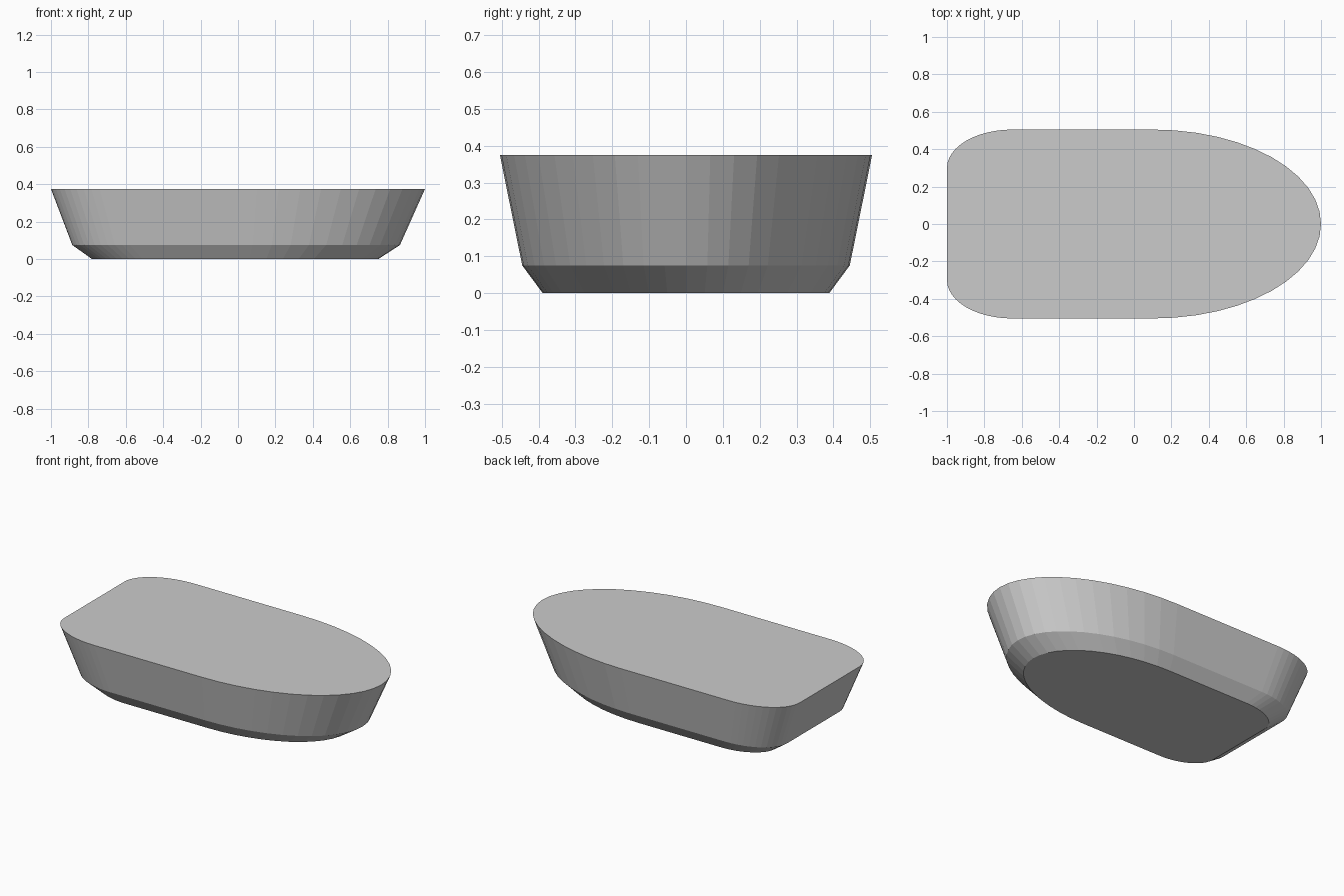
import bpy, bmesh
from math import sin, cos, pi

if "Cube" in bpy.data.objects:
    bpy.data.objects.remove(bpy.data.objects["Cube"])

STEPS = 12


def quarter(cx, cy, a, b, start, end):
    """Points along a quarter ellipse."""
    return [(cx + a * cos(start + (end - start) * i / STEPS),
             cy + b * sin(start + (end - start) * i / STEPS)) for i in range(STEPS + 1)]


# Half outline at the rim: rounded bow, straight side, rounded stern corner
half = quarter(0.1, 0, 0.9, 0.505, 0, pi / 2)
half += quarter(-0.65, 0.3, 0.35, 0.205, pi / 2, pi)
outline = half + [(x, -y) for x, y in reversed(half[1:])]

# Hull sections: height, x scale, y scale, x shift
sections = [(0.0, 0.765, 0.77, -0.015),
            (0.075, 0.876, 0.88, -0.01),
            (0.375, 1.0, 1.0, 0.0)]

bm = bmesh.new()
rings = [[bm.verts.new((x * sx + dx, y * sy, z)) for x, y in outline]
         for z, sx, sy, dx in sections]

# Sloping sides
n = len(outline)
for low, high in zip(rings, rings[1:]):
    for i in range(n):
        j = (i + 1) % n
        bm.faces.new((low[i], low[j], high[j], high[i]))

# Flat bottom and deck
bm.faces.new(rings[0][::-1])
bm.faces.new(rings[-1])

mesh = bpy.data.meshes.new("boat_hull")
bm.to_mesh(mesh)
bm.free()
hull = bpy.data.objects.new("boat_hull", mesh)
bpy.context.collection.objects.link(hull)
